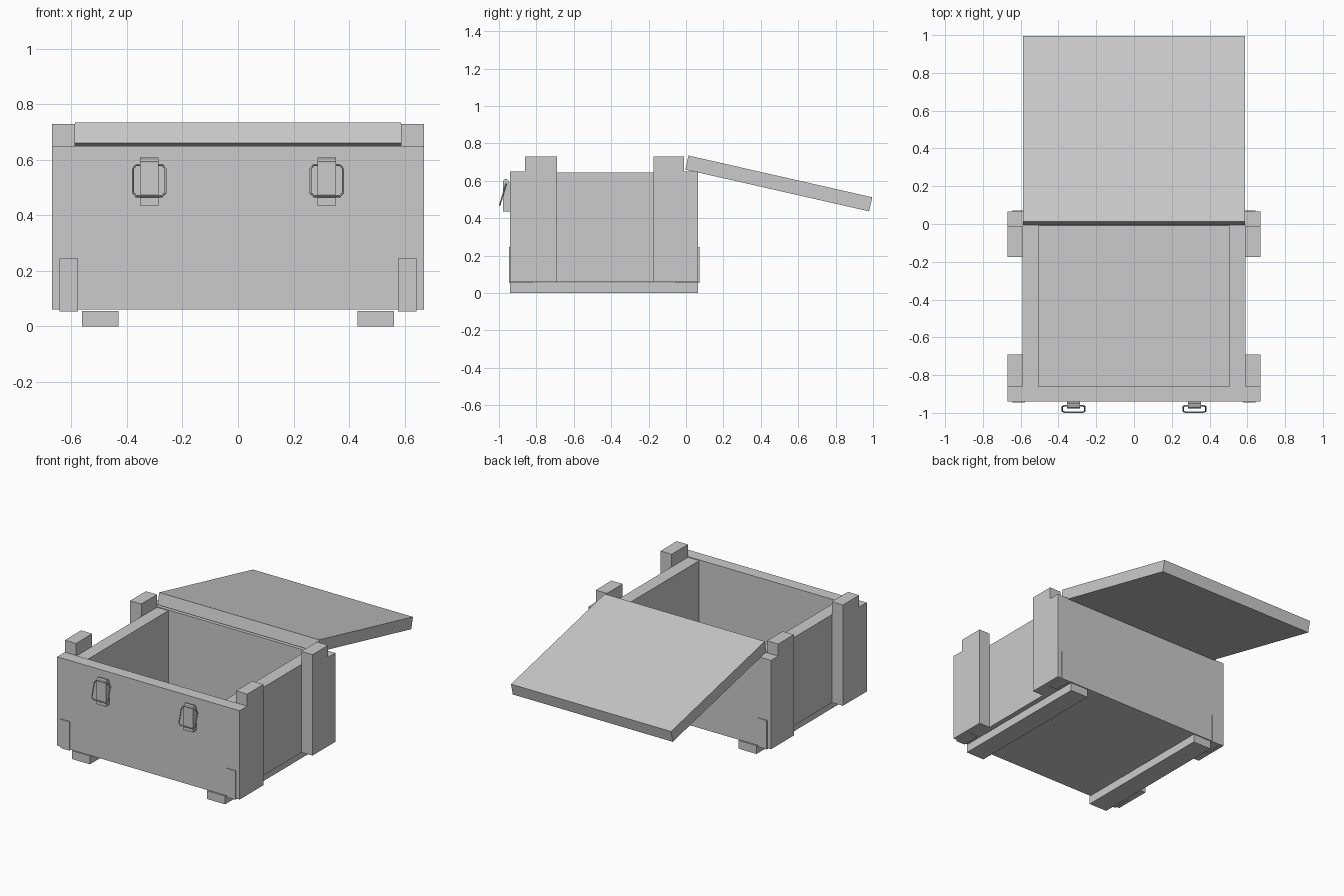
import bpy
import math
from mathutils import Vector

if "Cube" in bpy.data.objects:
    bpy.data.objects.remove(bpy.data.objects["Cube"])


def link_mesh(name, verts, faces):
    mesh = bpy.data.meshes.new(name)
    mesh.from_pydata(verts, [], faces)
    mesh.update()
    ob = bpy.data.objects.new(name, mesh)
    bpy.context.collection.objects.link(ob)
    return ob


def box(name, x, y, z):
    """Box from (min, max) ranges."""
    bpy.ops.mesh.primitive_cube_add(size=1)
    ob = bpy.context.object
    ob.name = name
    for v in ob.data.vertices:
        v.co = [r[0] if c < 0 else r[1] for c, r in zip(v.co, (x, y, z))]
    return ob


def extrude_x(name, profile, x0, x1):
    """Closed (y, z) profile, counter-clockwise seen from +x, extruded along x."""
    n = len(profile)
    verts = [(x, y, z) for x in (x0, x1) for y, z in profile]
    faces = [tuple(range(n - 1, -1, -1)), tuple(range(n, 2 * n))]
    faces += [(i, (i + 1) % n, n + (i + 1) % n, n + i) for i in range(n)]
    return link_mesh(name, verts, faces)


def mirrored(ob):
    """Mirror a part across the x = 0 plane."""
    mod = ob.modifiers.new("mirror", "MIRROR")
    mod.use_axis = (True, False, False)
    return ob


# Box walls and floor
box("front_panel", (-0.67, 0.67), (-0.94, -0.86), (0.06, 0.65))
box("back_panel", (-0.67, 0.67), (-0.01, 0.065), (0.06, 0.65))
mirrored(box("side_panel", (0.505, 0.59), (-0.86, -0.01), (0.06, 0.645)))
box("floor", (-0.505, 0.505), (-0.86, -0.01), (0.06, 0.14))

# Upright battens on the sides, standing above the rim
mirrored(box("front_batten", (0.588, 0.67), (-0.86, -0.69), (0.06, 0.73)))
mirrored(box("back_batten", (0.588, 0.67), (-0.175, -0.01), (0.06, 0.73)))

# Skids under the floor
mirrored(box("skid", (0.43, 0.563), (-0.94, 0.065), (0.0, 0.055)))

# Open lid, tilted down to the back
lid = box("lid", (-0.588, 0.588), (0, 1.008), (0, 0.077))
lid.location = (0, -0.004, 0.66)
lid.rotation_euler.x = -math.radians(12.8)

# Thin corner straps folded under the bottom edges
t = 0.006
front = [(-0.94 - t, 0.06 - t), (-0.82, 0.06 - t), (-0.82, 0.06),
         (-0.94, 0.06), (-0.94, 0.245), (-0.94 - t, 0.245)]
back = [(-0.875 - y, z) for y, z in reversed(front)]
mirrored(extrude_x("front_strap", front, 0.577, 0.643))
mirrored(extrude_x("back_strap", back, 0.577, 0.643))

# Latches: catch block, hinge barrel and slanted wire loop
cx = 0.32
mirrored(box("latch_plate", (cx - 0.034, cx + 0.034), (-0.978, -0.94), (0.435, 0.59)))

barrel = [(-0.963 + 0.015 * math.cos(a), 0.595 + 0.015 * math.sin(a))
          for a in (i * math.tau / 10 for i in range(10))]
mirrored(extrude_x("latch_barrel", barrel, cx - 0.034, cx + 0.034))

curve = bpy.data.curves.new("latch_loop", "CURVE")
curve.dimensions = "3D"
curve.bevel_depth = 0.004
curve.bevel_resolution = 1
top, bottom = Vector((cx, -0.962, 0.582)), Vector((cx, -0.996, 0.469))
w, c = 0.059, 0.12
outline = [(w - 0.012, 0), (w, c), (w, 1 - c), (w - 0.012, 1),
           (0.012 - w, 1), (-w, 1 - c), (-w, c), (0.012 - w, 0)]
for s in (-1, 1):
    spline = curve.splines.new("POLY")
    spline.points.add(len(outline) - 1)
    spline.use_cyclic_u = True
    spline.use_smooth = False
    for p, (dx, f) in zip(spline.points, outline):
        q = top.lerp(bottom, f)
        p.co = (s * (q.x + dx), q.y, q.z, 1)
loop = bpy.data.objects.new("latch_loop", curve)
bpy.context.collection.objects.link(loop)
